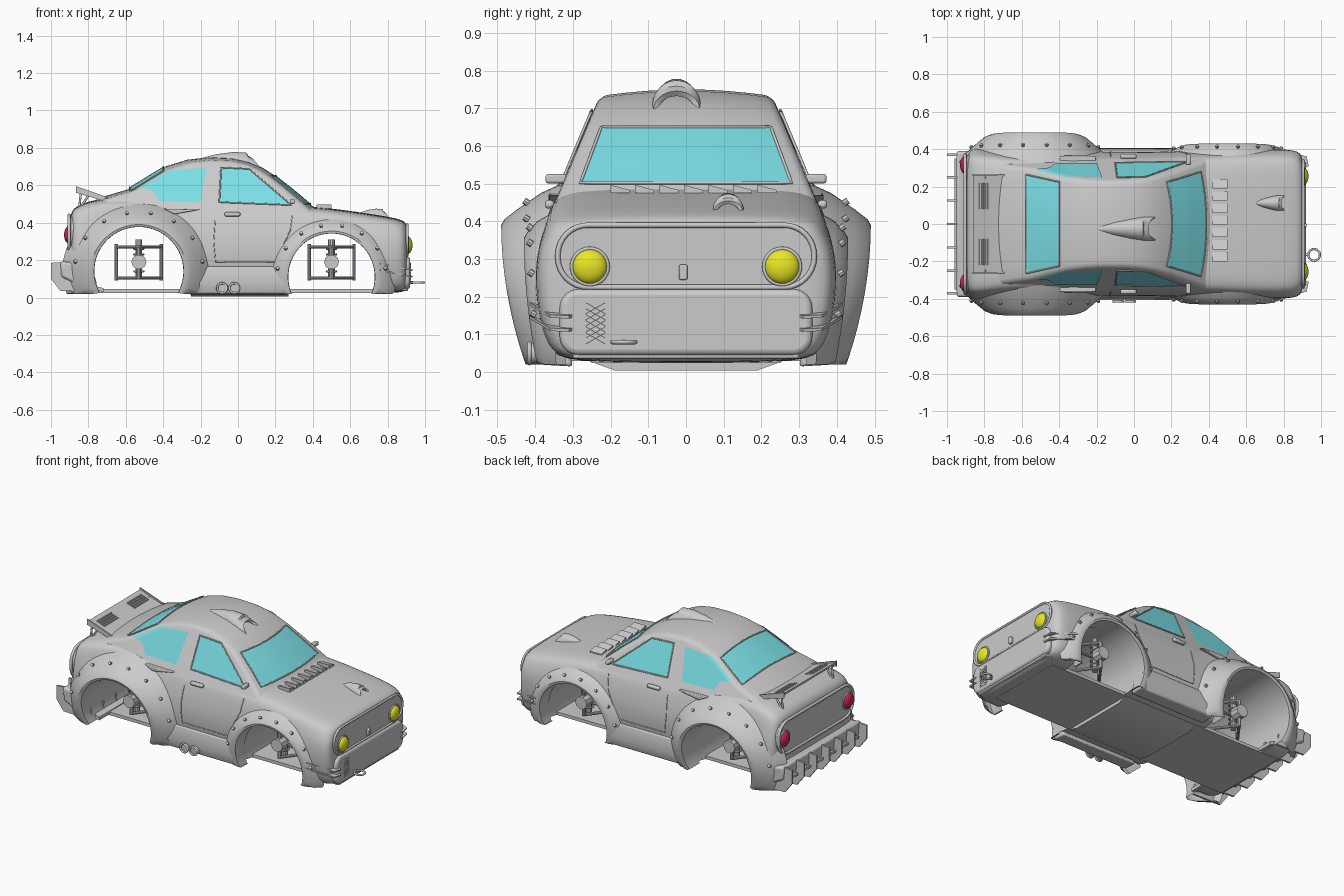
import bpy, bmesh, math
from mathutils import Vector, Matrix
from mathutils.bvhtree import BVHTree

if "Cube" in bpy.data.objects:
    bpy.data.objects.remove(bpy.data.objects["Cube"])

def material(name, rgb):
    m = bpy.data.materials.new(name)
    m.diffuse_color = (*rgb, 1)
    m.use_nodes = True
    m.node_tree.nodes["Principled BSDF"].inputs["Base Color"].default_value = m.diffuse_color
    return m
GLASS, YELLOW, RED = material("glass", (.2, .75, .8)), material("yellow", (.8, .8, .02)), material("red", (.65, .02, .08))

def mesh(name, verts, faces, mat=None, bevel=0, seg=2, angle=.6):
    bm = bmesh.new()
    vs = [bm.verts.new(v) for v in verts]
    for f in faces:
        bm.faces.new([vs[i] for i in f])
    bmesh.ops.recalc_face_normals(bm, faces=bm.faces)
    me = bpy.data.meshes.new(name)
    bm.to_mesh(me)
    bm.free()
    ob = bpy.data.objects.new(name, me)
    bpy.context.collection.objects.link(ob)
    if mat: me.materials.append(mat)
    if bevel:
        b = ob.modifiers.new("bevel", 'BEVEL')
        b.width, b.segments, b.limit_method, b.angle_limit = bevel, seg, 'ANGLE', angle
    return ob

def grid(n, m, closed=False):
    return [(i*m+j, i*m+(j+1) % m, (i+1)*m+(j+1) % m, (i+1)*m+j)
            for i in range(n-1) for j in range(m if closed else m-1)]

def extrude(name, pts, axis, a, b, **kw):
    k = "xyz".index(axis)
    vs = []
    for t in (a, b):
        for p in pts:
            v = list(p)
            v.insert(k, t)
            vs.append(v)
    n = len(pts)
    return mesh(name, vs, grid(2, n, True) + [tuple(range(n)), tuple(range(n, 2*n))], **kw)

def box(name, c, s, **kw):
    x, y, z = c
    a, b, d = (t/2 for t in s)
    return extrude(name, [(x-a, y-b), (x+a, y-b), (x+a, y+b), (x-a, y+b)], 'z', z-d, z+d, **kw)

def tubes(name, segs, n=12):
    vs, fs = [], []
    for p, q, r in segs:
        p, q = Vector(p), Vector(q)
        rot = (q-p).to_track_quat('Z', 'Y')
        o = len(vs)
        for c in (p, q):
            vs += [c + rot @ Vector((r*math.cos(i*math.tau/n), r*math.sin(i*math.tau/n), 0)) for i in range(n)]
        fs += [tuple(i+o for i in f) for f in grid(2, n, True) + [tuple(range(n)), tuple(range(n, 2*n))]]
    return mesh(name, vs, fs)

def rounded(w, z0, z1, r, n=8):
    pts = []
    for k, (cy, cz) in enumerate([(w-r, z1-r), (r-w, z1-r), (r-w, z0+r), (w-r, z0+r)]):
        pts += [(cy+r*math.cos((k+i/n)*math.pi/2), cz+r*math.sin((k+i/n)*math.pi/2)) for i in range(n+1)]
    return pts

def ring(name, pts, r, closed=True):
    cu = bpy.data.curves.new(name, 'CURVE')
    cu.dimensions, cu.bevel_depth, cu.bevel_resolution = '3D', r, 2
    sp = cu.splines.new('POLY')
    sp.points.add(len(pts)-1)
    for p, c in zip(sp.points, pts):
        p.co = (*c, 1)
    sp.use_cyclic_u = closed
    ob = bpy.data.objects.new(name, cu)
    bpy.context.collection.objects.link(ob)
    return ob

def circle(c, r, u, v, n=28):
    return [Vector(c) + r*(math.cos(i*math.tau/n)*Vector(u) + math.sin(i*math.tau/n)*Vector(v)) for i in range(n)]

def bake(ob):
    dg = bpy.context.evaluated_depsgraph_get()
    ob.data = bpy.data.meshes.new_from_object(ob.evaluated_get(dg))
    ob.modifiers.clear()
    return BVHTree.FromPolygons([v.co for v in ob.data.vertices], [p.vertices for p in ob.data.polygons])

# lower body: sections along x (x, top z, belt width, max width, scale)
vs = []
ST = [(.905, .40, .345, .375, .6), (.905, .405, .35, .385, .95), (.87, .422, .37, .4, 1), (.7, .45, .37, .4, 1), (.45, .485, .362, .392, 1),
      (.2, .50, .352, .387, 1), (-.2, .50, .345, .385, 1), (-.58, .54, .345, .39, 1), (-.75, .53, .36, .405, 1),
      (-.86, .495, .375, .41, 1), (-.895, .47, .365, .4, .95), (-.9, .47, .36, .39, .6)]
for x, zt, wb, wm, s in ST:
    h = [(.65*wb, zt-.003), (wb-.02, zt-.015), (wb+.005, zt-.06), (wm, .31), (wm, .18), (wm-.03, .06), (wm-.08, .025)]
    sec = [(0, zt)] + h + [(0, .025)] + [(-y, z) for y, z in reversed(h)]
    vs += [(x, y*s, .26+(z-.26)*s) for y, z in sec]
n = len(ST)
body = mesh("lower_body", vs, grid(n, 16, True) + [tuple(range(16)), tuple(range(16*(n-1), 16*n))])
body.modifiers.new("smooth", 'SUBSURF').levels = 2
# wheel tunnels run straight through: (centre x, centre z, radius)
WHEELS = {"front": (.5, .11, .235), "rear": (-.53, .14, .24)}
cutters = []
for k, (cx, cz, r) in WHEELS.items():
    c = extrude("cutter", [(p.x, p.z) for p in circle((cx, 0, cz), r, (1, 0, 0), (0, 0, 1), 64)], 'y', -.7, .7)
    b = body.modifiers.new("arch", 'BOOLEAN')
    b.object, b.operation, b.solver = c, 'DIFFERENCE', 'EXACT'
    cutters.append(c)
body_tree = bake(body)
for c in cutters:
    bpy.data.objects.remove(c)

# cabin: side profile with tapered, crowned width
PROF = [(.46, .44), (.385, .50), (.29, .58), (.20, .65), (.13, .695), (.06, .725), (-.03, .745), (-.15, .75), (-.27, .737),
        (-.39, .70), (-.49, .64), (-.59, .578), (-.75, .53), (-.82, .47)]
vs, m = [], 9
for x, z in PROF:
    for j in range(m):
        f = j/4-1
        zz = z - max(0, z-.5)*.07*f*f
        vs.append((-.1+(x+.1)*(1-.08*f*f), f*(.335-.42*(zz-.48)), zz))
n = len(PROF)
cabin = mesh("cabin", vs, grid(n, m) + [tuple(range(0, n*m, m)), tuple(range(m-1, n*m, m))], bevel=.022, seg=4, angle=.8)
cabin_tree = bake(cabin)

# panels projected onto the cabin
def project(p, axis, side, tree):
    k = "xyz".index(axis)
    o, d = list(p), Vector((0, 0, 0))
    o.insert(k, 1.5*side)
    d[k] = -side
    hit, nor, _, _ = tree.ray_cast(Vector(o), d)
    if hit is None:
        o[k] = .3*side
        hit, nor, _, _ = tree.find_nearest(Vector(o))
    return hit - d*.005

def lerp4(c, u, v):
    a, b, d, e = (Vector(p) for p in c)
    return a.lerp(b, u).lerp(e.lerp(d, u), v)

def glass(name, quads, axis, side):
    vs, fs, N = [], [], 14
    for q in quads:
        o = len(vs)
        vs += [project(lerp4(q, i/N, j/N), axis, side, cabin_tree) for i in range(N+1) for j in range(N+1)]
        fs += [tuple(k+o for k in f) for f in grid(N+1, N+1)]
    mesh(name, vs, fs, GLASS)
    if len(quads) == 1:
        edge = [lerp4(quads[0], *uv) for i in range(4) for t in range(N) for uv in
                [[(t/N, 0), (1, t/N), (1-t/N, 1), (0, 1-t/N)][i]]]
        ring(name + "_seal", [project(p, axis, side, cabin_tree) for p in edge], .004)

glass("windscreen", [[(-.225, .65), (.225, .65), (.28, .502), (-.28, .502)]], 'x', 1)
glass("rear_window", [[(-.40, -.225), (-.40, .225), (-.58, .265), (-.58, -.265)]], 'z', 1)
for s, nm in ((-1, "right"), (1, "left")):
    glass("door_window_" + nm, [[(-.09, .695), (.06, .688), (.285, .495), (-.1, .51)]], 'y', s)
    glass("quarter_window_" + nm, [[(-.365, .68), (-.17, .695), (-.2, .51), (-.42, .515)],
                                   [(-.365, .68), (-.42, .515), (-.455, .575), (-.525, .585)]], 'y', s)
    seam = [(.29, .44), (.28, .36), (.2, .19), (-.12, .19), (-.13, .3), (-.12, .44)]
    pts = [Vector(a).lerp(Vector(b), t/6) for a, b in zip(seam, seam[1:]) for t in range(6)]
    ring("door_seam_" + nm, [project(p, 'y', s, body_tree) - Vector((0, .004*s, 0)) for p in pts], .0025, False)

# wheel arch flares with bolts
FL = {"rear": [(.36, .33), (.335, .385), (.29, .45), (.265, .482), (.25, .49), (.238, .485), (.237, .32)],
      "front": [(.315, .35), (.29, .395), (.26, .422), (.245, .43), (.233, .427), (.232, .32)]}
for k, (cx, cz, _) in WHEELS.items():
    for s, nm in ((-1, "right"), (1, "left")):
        def flare(a, r, y):
            rr = r + (r-.235)*.4*math.cos(a)**2
            return Vector((cx+rr*math.cos(a), s*(y-.03*(1-math.sin(a))**2*max(0, (y-.33)/.16)), max(.02, cz+rr*math.sin(a))))
        P, N = FL[k], 48
        vs = [flare(math.radians(-28+236*i/N), r, y) for i in range(N+1) for r, y in P]
        mesh(f"{k}_flare_{nm}", vs, grid(N+1, len(P)))
        mid = Vector(P[1]).lerp(Vector(P[2]), .5)
        dots = [flare(math.radians(8+164*i/7), mid.x, mid.y) for i in range(8)]
        tubes(f"{k}_flare_bolts_{nm}", [(d, d+Vector((0, .012*s, .008)), .009) for d in dots], 8)
        # suspension: wishbones, rails, strut and hub
        y0, y1, w = .14*s, .30*s, .12
        segs = [((cx, .25*s, .1), (cx, .25*s, .31), .018), ((cx, y1-.03*s, .19), (cx, y1+.03*s, .19), .04),
                ((cx, y1, .10), (cx, y1, .27), .012)]
        for z in (.105, .27):
            segs.append(((cx-w, y0, z), (cx+w, y0, z), .009))
            segs += [((cx+e*w, y0, z), (cx, y1, z), .009) for e in (-1, 1)]
        segs += [((cx+e*w, y0, .09), (cx+e*w, y0, .285), .009) for e in (-1, 1)]
        tubes(f"{k}_suspension_{nm}", segs, 10)
        for z in (.14, .17, .2, .23, .26):
            ring(f"{k}_spring_{nm}", circle((cx, .25*s, z), .026, (1, 0, 0), (0, 1, 0), 16), .005)

# floor and sills
extrude("floor_tray", [(-.3, .045), (.3, .045), (.19, .005), (-.19, .005)], 'x', -.25, .27)
box("floor_plate", (-.02, 0, .035), (1.68, .5, .02))
for s, nm in ((-1, "right"), (1, "left")):
    extrude("side_skirt_" + nm, [(s*.33, .17), (s*.385, .165), (s*.405, .08), (s*.385, .02), (s*.3, .015)], 'x', -.26, .27, bevel=.008)
    box("door_handle_" + nm, (-.03, s*.362, .445), (.085, .025, .022), bevel=.008)
    box("mirror_" + nm, (.29, s*.345, .513), (.025, .055, .024), bevel=.006)
    for z in (.13, .165):
        c = extrude("front_canard_" + nm, [(.9, s*.29), (.935, s*.31), (.925, s*.36), (.76, s*.415), (.74, s*.38)], 'z', -.004, .004)
        c.matrix_world = Matrix.Translation((.84, 0, z)) @ Matrix.Rotation(.2, 4, 'Y') @ Matrix.Translation((-.84, 0, 0))
    # lights
    for x, y, z, mat, d, ln in ((.908, .255, .28, YELLOW, 1, "headlight"), (-.905, .315, .335, RED, -1, "taillight")):
        vs = [p for i in range(7) for p in circle((x+d*.025*math.sin(i*math.pi/12.8), s*y, z), .046*math.cos(i*math.pi/12.8), (0, 1, 0), (0, 0, 1))]
        mesh(f"{ln}_{nm}", vs, grid(7, 28, True) + [tuple(range(28)), tuple(range(168, 196))], mat)
        ring(f"{ln}_rim_{nm}", circle((x, s*y, z), .048, (0, 1, 0), (0, 0, 1)), .005)

# nose and tail panels
face = rounded(.34, .225, .39, .08)
extrude("nose_panel", face, 'x', .87, .905)
ring("nose_panel_rim", [(.905, y, z) for y, z in face], .007)
tail = rounded(.37, .235, .44, .09)
extrude("tail_panel", tail, 'x', -.87, -.903)
ring("tail_panel_rim", [(-.903, y, z) for y, z in tail], .009)
extrude("front_bumper", rounded(.335, .045, .22, .05), 'x', .8, .92, bevel=.015, seg=3)
box("front_latch", (.912, -.007, .265), (.02, .022, .04), bevel=.004)
box("grille_frame", (.919, -.24, .128), (.006, .055, .118))
tubes("grille_mesh", [((.924, -.24-e*.026, .075+i*.016), (.924, -.24+e*.026, .105+i*.016), .002) for i in range(6) for e in (-1, 1)], 6)
box("front_splitter", (.82, 0, .043), (.18, .6, .014), bevel=.005)
ring("tow_ring", circle((.963, -.165, .08), .031, (1, 0, 0), (0, 1, 0)), .006)
tubes("tow_bar", [((.85, -.165, .08), (.935, -.165, .08), .007)])

# rear bumper and diffuser
extrude("rear_bumper", [(-.95, .195), (-.84, .18), (-.77, .16), (-.77, .07), (-.86, .07), (-.945, .11)], 'y', -.39, .39, bevel=.015, seg=3)
extrude("diffuser_ramp", [(-.72, .03), (-.96, .10), (-.96, .115), (-.72, .05)], 'y', -.35, .35)
for y in (-.37, -.25, -.125, 0, .125, .25, .37):
    extrude("diffuser_fin", [(-.75, .03), (-.95, .035), (-1, .10), (-1, .185), (-.93, .19), (-.76, .10)], 'y', y-.006, y+.006)

# rear wing
extrude("wing_plate", [(-.86, .585), (-.86, .573), (-.76, .535), (-.68, .515), (-.68, .525), (-.76, .548)], 'y', -.26, .26)
tubes("wing_struts", [((-.85, y, .47), (x, y, .56), .006) for y in (-.25, .25) for x in (-.84, -.79)])
for s in (-1, 1):
    extrude("wing_end_plate", [(-.865, .595), (-.865, .56), (-.68, .505), (-.68, .53)], 'y', s*.26-.004, s*.26+.004)
    tubes("wing_vent", [((x, s*.08, .553-(x+.77)*.38), (x, s*.22, .553-(x+.77)*.38), .005) for x in (-.825, -.81, -.795, -.78)], 8)

# teardrop scoops, wide open mouth to the front
def scoop(name, x0, x1, y, w, h, z0, z1):
    rows = [(0, .03, .03), (.15, .3, .35), (.35, .6, .7), (.6, .88, .97), (.8, 1, 1), (.93, 1, .85), (1, .93, .7), (.97, .72, .5), (.6, .55, .35)]
    vs = [(x0+(x1-x0)*(t - (.0 if i > 8 else 0)) - (.12*(x1-x0)*math.sin(a) if t > .9 else 0), y+w*a1*math.cos(a), z0+(z1-z0)*t - .01 + (h+.01)*b*math.sin(a))
          for i, (t, a1, b) in enumerate(rows) for a in [math.pi*j/20 for j in range(21)]]
    mesh(name, vs, grid(len(rows), 21))
scoop("roof_scoop", -.24, .12, -.025, .066, .062, .738, .705)
scoop("hood_scoop", .63, .81, .112, .042, .036, .453, .432)

# hood louvres
for i in range(7):
    y = -.2 + i*.065
    extrude("hood_louvre", [(y, .475), (y+.05, .475), (y+.05, .483), (y, .497)], 'x', .42, .5)

# fuel and roof details on the flanks
for s in (-1, 1):
    extrude("side_vent", [(-.4, .475), (-.2, .47), (-.34, .445)], 'y', s*.33, s*.365, bevel=.006)
tubes("exhaust_pipes", [((x+.02, -.32, .055), (x, -.415, .05), .027) for x in (-.085, -.02)], 24)
for x in (-.085, -.02):
    ring("exhaust_lip", circle((x, -.415, .05), .026, (1, 0, 0), (0, 0, 1)), .006)

bpy.ops.object.select_all(action='DESELECT')
for ob in bpy.context.scene.objects:
    if ob.type == 'MESH':
        ob.select_set(True)
        bpy.context.view_layer.objects.active = ob
bpy.ops.object.shade_smooth_by_angle(angle=math.radians(35))
